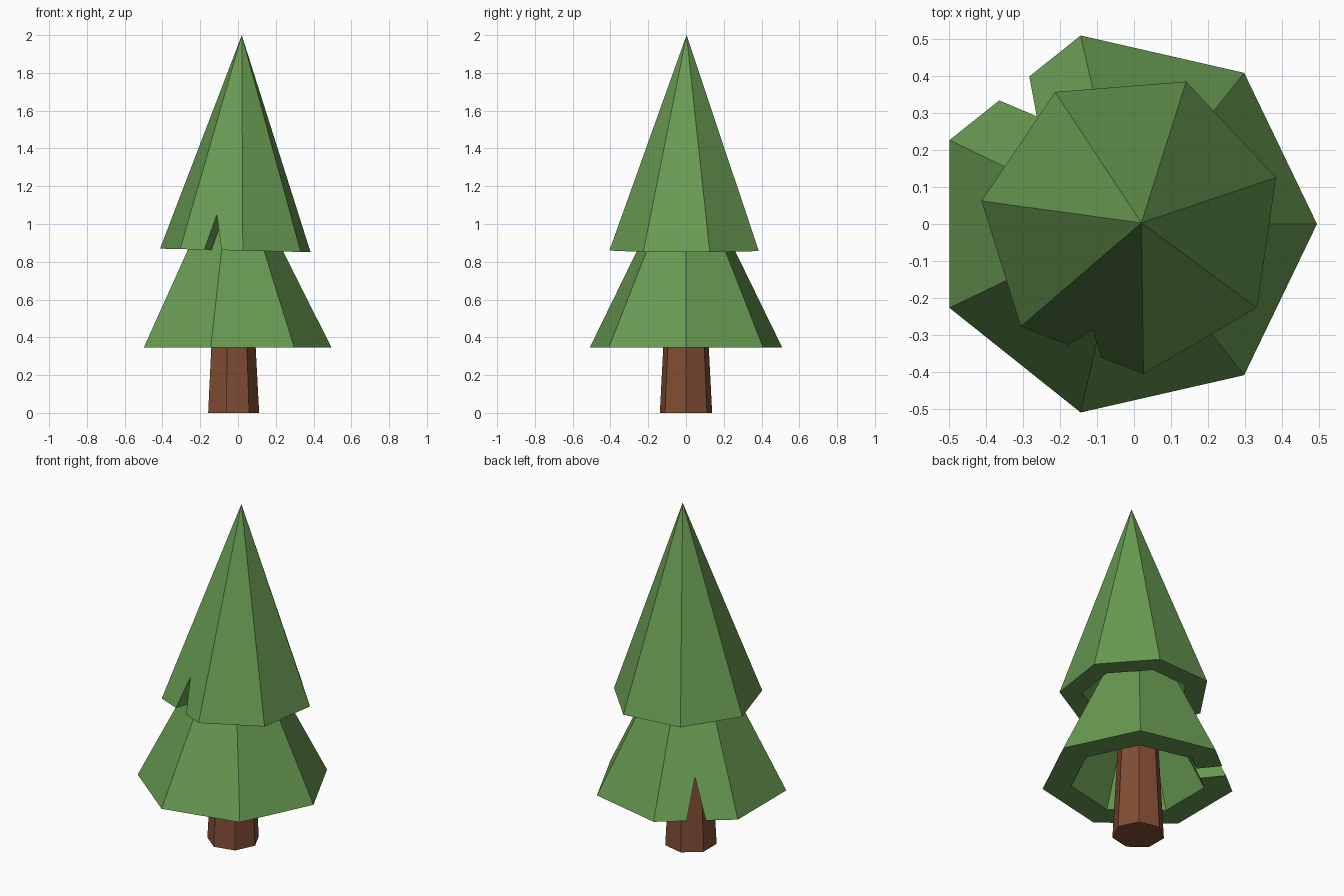
import bpy, bmesh
from math import sin, cos, tau, radians
from mathutils import Vector, Matrix

if "Cube" in bpy.data.objects:
    bpy.data.objects.remove(bpy.data.objects["Cube"])

SIDES = 7


def material(name, color):
    m = bpy.data.materials.new(name)
    m.diffuse_color = (*color, 1)
    m.use_nodes = True
    m.node_tree.nodes["Principled BSDF"].inputs["Base Color"].default_value = m.diffuse_color
    return m


def add_object(name, bm, mat=None):
    bmesh.ops.recalc_face_normals(bm, faces=bm.faces)
    me = bpy.data.meshes.new(name)
    bm.to_mesh(me)
    bm.free()
    ob = bpy.data.objects.new(name, me)
    bpy.context.collection.objects.link(ob)
    if mat:
        me.materials.append(mat)
    return ob


def ring(bm, r, z, turn=0):
    return [bm.verts.new((r * cos(turn + tau * i / SIDES), r * sin(turn + tau * i / SIDES), z))
            for i in range(SIDES)]


def bridge(bm, a, b):
    for i in range(SIDES):
        j = (i + 1) % SIDES
        bm.faces.new((a[i], a[j], b[j], b[i]))


def fan(bm, a, tip):
    for i in range(SIDES):
        bm.faces.new((a[i], a[(i + 1) % SIDES], tip))


def hollow_tier(name, base, radius, height, turn, tilt, mat, inner=0.70):
    """Cone with a flat rim and a smaller cone hollowed out of its underside."""
    bm = bmesh.new()
    outer, hole = ring(bm, radius, 0, turn), ring(bm, radius * inner, 0, turn)
    fan(bm, outer, bm.verts.new((0, 0, height)))
    bridge(bm, outer, hole)
    fan(bm, hole, bm.verts.new((0, 0, height * inner)))
    bm.transform(Matrix.Translation(base) @ Matrix.Rotation(tilt, 4, 'Y'))
    return add_object(name, bm, mat)


def cut_notch(tier, centre, angle, z0, z1, half):
    """Cut a pointed notch radially through one side of a tier."""
    low = z0 - 0.05
    w = half * (z1 - low) / (z1 - z0)
    out = Vector((cos(angle), sin(angle), 0))
    side = Vector((-out.y, out.x, 0))
    bm = bmesh.new()
    ends = []
    for r in (0.1, 0.8):
        p = Vector((centre[0], centre[1], 0)) + out * r
        ends.append([bm.verts.new(p + side * s + Vector((0, 0, z)))
                     for s, z in ((-w, low), (w, low), (0, z1))])
    for e in ends:
        bm.faces.new(e)
    for i in range(3):
        j = (i + 1) % 3
        bm.faces.new((ends[0][i], ends[0][j], ends[1][j], ends[1][i]))
    cutter = add_object(tier.name + "_notch_cutter", bm)
    cutter.hide_render = True
    mod = tier.modifiers.new("notch", 'BOOLEAN')
    mod.operation, mod.solver, mod.object = 'DIFFERENCE', 'EXACT', cutter
    bpy.context.view_layer.objects.active = tier
    bpy.ops.object.modifier_apply(modifier=mod.name)
    bpy.data.objects.remove(cutter)


green = material("foliage", (0.14, 0.33, 0.085))
brown = material("bark", (0.22, 0.075, 0.035))

# trunk
bm = bmesh.new()
bottom, top = ring(bm, 0.142, 0), ring(bm, 0.105, 0.70)
bridge(bm, bottom, top)
bm.faces.new(bottom)
bm.faces.new(top)
bm.transform(Matrix.Translation((-0.03, 0, 0)))
add_object("trunk", bm, brown)

# lower foliage, notched at the back left
base = (-0.028, 0, 0.345)
lower = hollow_tier("lower_foliage", base, 0.523, 1.045, 0, 0, green)
cut_notch(lower, base, radians(128.9), 0.345, 0.56, 0.052)

# upper foliage, leaning slightly, notched at the front left
base = (-0.007, 0.003, 0.86)
upper = hollow_tier("upper_foliage", base, 0.41, 1.14, radians(17.4), 0.0237, green)
cut_notch(upper, base, radians(250), 0.865, 1.05, 0.048)
